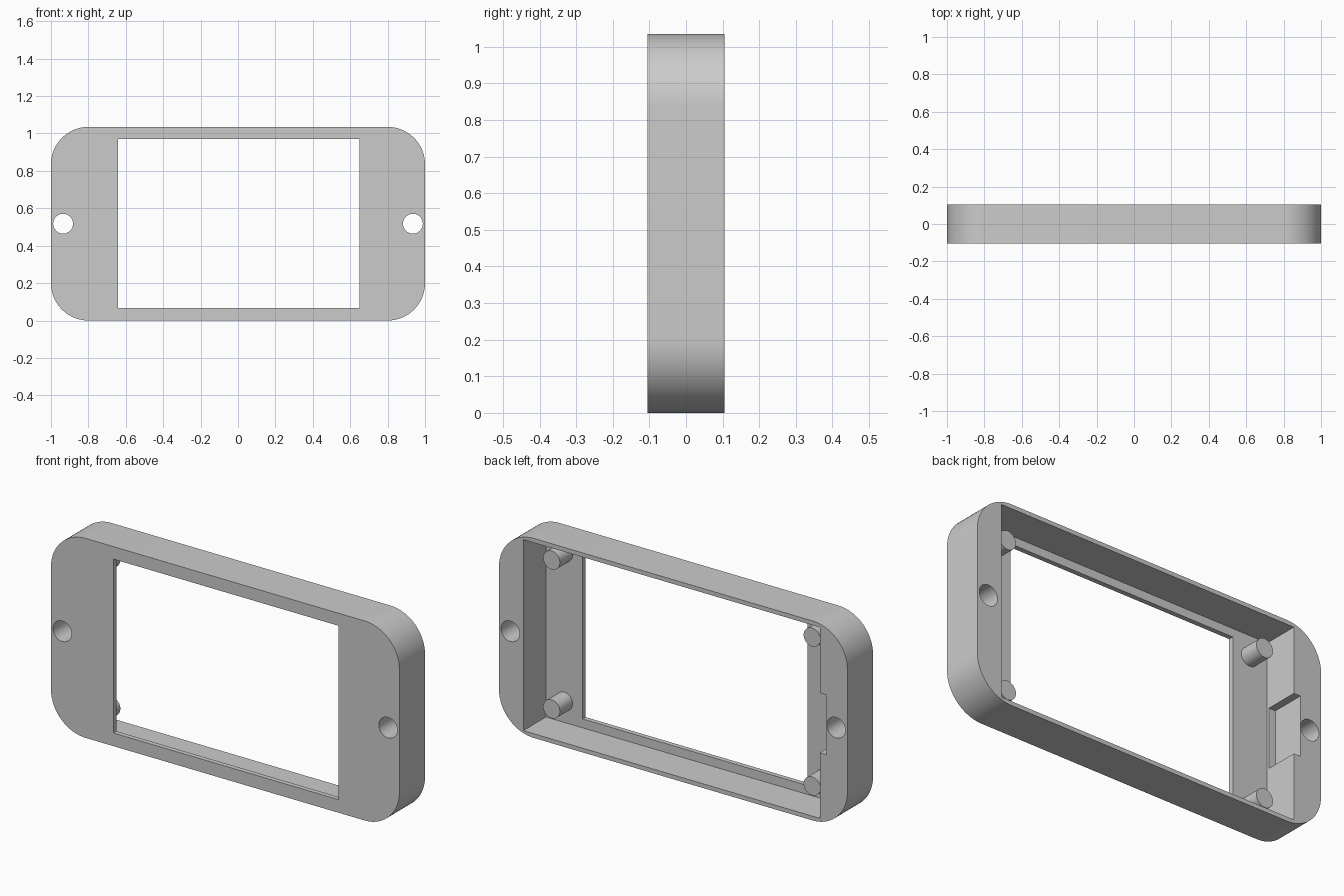
import bpy, bmesh, math
from mathutils import Matrix

if "Cube" in bpy.data.objects:
    bpy.data.objects.remove(bpy.data.objects["Cube"], do_unlink=True)

WIDTH, HEIGHT, DEPTH, RADIUS = 2.0, 1.035, 0.21, 0.2
FRONT, BACK = -DEPTH / 2, DEPTH / 2
FLOOR = FRONT + 0.025
MID = HEIGHT / 2

grey = bpy.data.materials.new("plain grey")
grey.use_nodes = True
colour = (0.6, 0.6, 0.6, 1)
grey.diffuse_color = colour
grey.node_tree.nodes["Principled BSDF"].inputs["Base Color"].default_value = colour


def finish(bm, name):
    bmesh.ops.recalc_face_normals(bm, faces=bm.faces)
    mesh = bpy.data.meshes.new(name)
    bm.to_mesh(mesh)
    bm.free()
    mesh.materials.append(grey)
    obj = bpy.data.objects.new(name, mesh)
    bpy.context.collection.objects.link(obj)
    return obj


def box(name, x0, x1, y0, y1, z0, z1):
    bm = bmesh.new()
    place = Matrix.Translation(((x0 + x1) / 2, (y0 + y1) / 2, (z0 + z1) / 2))
    size = Matrix.Diagonal((x1 - x0, y1 - y0, z1 - z0, 1))
    bmesh.ops.create_cube(bm, size=1, matrix=place @ size)
    return finish(bm, name)


def rod(name, x, z, radius, y0, y1):
    bm = bmesh.new()
    place = Matrix.Translation((x, (y0 + y1) / 2, z)) @ Matrix.Rotation(math.pi / 2, 4, "X")
    bmesh.ops.create_cone(bm, cap_ends=True, segments=48, radius1=radius,
                          radius2=radius, depth=y1 - y0, matrix=place)
    return finish(bm, name)


def activate(obj):
    bpy.ops.object.select_all(action="DESELECT")
    obj.select_set(True)
    bpy.context.view_layer.objects.active = obj


def cut(target, cutter):
    cutter.hide_render = True
    mod = target.modifiers.new("cut", "BOOLEAN")
    mod.operation, mod.solver, mod.object = "DIFFERENCE", "EXACT", cutter
    activate(target)
    bpy.ops.object.modifier_apply(modifier=mod.name)
    bpy.data.objects.remove(cutter, do_unlink=True)


# Rounded slab for the case
bm = bmesh.new()
outline = []
steps = 20
for quarter, (sx, sz) in enumerate([(1, 1), (-1, 1), (-1, -1), (1, -1)]):
    cx, cz = sx * (WIDTH / 2 - RADIUS), MID + sz * (MID - RADIUS)
    for i in range(steps + 1):
        a = (quarter + i / steps) * math.pi / 2
        outline.append(bm.verts.new((cx + RADIUS * math.cos(a), FRONT, cz + RADIUS * math.sin(a))))
face = bm.faces.new(outline)
sweep = bmesh.ops.extrude_face_region(bm, geom=[face], use_keep_orig=True)
moved = [v for v in sweep["geom"] if isinstance(v, bmesh.types.BMVert)]
bmesh.ops.translate(bm, vec=(0, DEPTH, 0), verts=moved)
case = finish(bm, "bezel_case")

# Rear pocket, side notch, display window and screw holes
cut(case, box("pocket_cutter", -0.842, 0.86, FLOOR, BACK + 0.1, 0.022, HEIGHT - 0.022))
cut(case, box("notch_cutter", -0.88, -0.8, FRONT + 0.037, BACK + 0.1, MID - 0.155, MID + 0.155))
cut(case, box("window_cutter", -0.642, 0.65, FRONT - 0.1, FLOOR + 0.05, 0.068, 0.97))
for side in (-1, 1):
    cut(case, rod("hole_cutter", side * 0.935, MID, 0.053, FRONT - 0.1, BACK + 0.1))
activate(case)
bpy.ops.object.shade_smooth_by_angle(angle=math.radians(30))

# Four mounting posts standing on the pocket floor
for side, x in (("left", 0.755), ("right", -0.74)):
    for level, z in (("lower", MID - 0.386), ("upper", MID + 0.386)):
        post = rod(f"{level}_{side}_post", x, z, 0.048, FLOOR - 0.005, 0.024)
        activate(post)
        bpy.ops.object.shade_smooth_by_angle(angle=math.radians(30))
